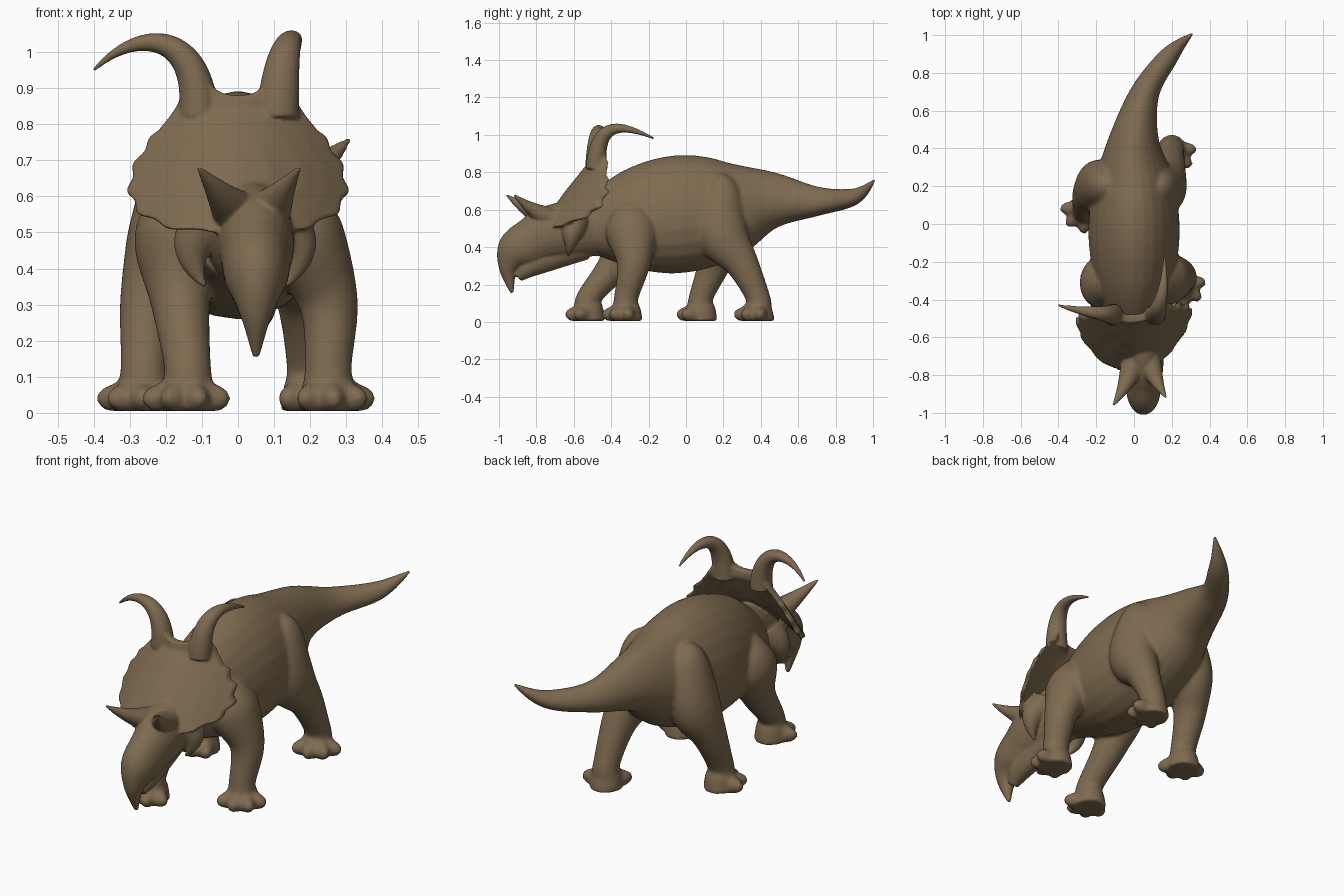
import bpy, bmesh, math
from mathutils import Vector

if "Cube" in bpy.data.objects:
    bpy.data.objects.remove(bpy.data.objects["Cube"])

hide = bpy.data.materials.new("brown_hide")
hide.use_nodes = True
hide.diffuse_color = (0.21, 0.145, 0.08, 1)
hide.node_tree.nodes["Principled BSDF"].inputs["Base Color"].default_value = hide.diffuse_color

X_AXIS, Y_AXIS, Z_AXIS = Vector((1, 0, 0)), Vector((0, 1, 0)), Vector((0, 0, 1))
SIDES = 24
STEPS = 6


def spline(stations):
    """Smooth path through stations (x, y, z, radius)."""
    points = [Vector(station) for station in stations]
    padded = [points[0], *points, points[-1]]
    path = []
    for before, start, end, after in zip(padded, padded[1:], padded[2:], padded[3:]):
        leave, arrive = (end - before) / 2, (after - start) / 2
        for step in range(STEPS):
            t = step / STEPS
            blend = t * t * (3 - 2 * t)
            path.append(start.lerp(end, blend) + leave * t * (1 - t) ** 2 - arrive * t * t * (1 - t))
    return path + [points[-1]]


def bezier(controls, radius):
    """Curved path that tapers from radius to a point."""
    path = []
    for step in range(SIDES + 1):
        t = step / SIDES
        points = [Vector(control) for control in controls]
        while len(points) > 1:
            points = [start.lerp(end, t) for start, end in zip(points, points[1:])]
        path.append(Vector((*points[0], radius * (1 - t) + 0.006)))
    return path


def loft(bm, rings):
    """Closed skin over a list of rings."""
    loops = [[bm.verts.new(point) for point in ring] for ring in rings]
    for lower, upper in zip(loops, loops[1:]):
        for i in range(len(lower)):
            bm.faces.new((lower[i - 1], lower[i], upper[i], upper[i - 1]))
    bm.faces.new(loops[0][::-1])
    bm.faces.new(loops[-1])


def tube(bm, path, across=X_AXIS, egg=0.0, slim=1.0):
    """Oval limb along a path, thick parts narrower than they are deep."""
    rings = []
    for i, station in enumerate(path):
        ahead, behind = path[min(i + 1, len(path) - 1)], path[max(i - 1, 0)]
        along = (ahead - behind).to_3d().normalized()
        side = (across - along * across.dot(along)).normalized()
        up = along.cross(side)
        depth = max(station.w, 0.002)
        width = slim * min(0.7 * depth + 0.02, 1.1 * depth)
        ring = []
        for k in range(SIDES):
            c, s = math.cos(math.tau * k / SIDES), math.sin(math.tau * k / SIDES)
            point = station.to_3d() + side * width * c * (1 + egg * s) + up * depth * s
            point.z = max(point.z, 0.005)
            ring.append(point)
        rings.append(ring)
    loft(bm, rings)


def finish(bm, name, voxel):
    """Turn a bmesh into one smooth object whose parts blend together."""
    bmesh.ops.recalc_face_normals(bm, faces=bm.faces)
    mesh = bpy.data.meshes.new(name)
    bm.to_mesh(mesh)
    bm.free()
    mesh.materials.append(hide)
    part = bpy.data.objects.new(name, mesh)
    bpy.context.collection.objects.link(part)
    remesh = part.modifiers.new("blend", 'REMESH')
    remesh.mode, remesh.voxel_size, remesh.use_smooth_shade = 'VOXEL', voxel, True
    soften = part.modifiers.new("soften", 'SMOOTH')
    soften.factor, soften.iterations = 0.5, 8


# Torso and tail, with the tail swinging to the left
body = bmesh.new()
spine = [(-.55, .5, .13), (-.3, .545, .265), (-.05, .575, .315), (.2, .6, .275),
         (.45, .65, .16), (.7, .645, .08), (.9, .67, .045), (1.01, .76, .008)]
tube(body, spline([(0.3 * max(0, (y - 0.4) / 0.6) ** 2.3, y, z, r) for y, z, r in spine]), egg=0.15)


# Legs, each ending in a foot with four toes
def leg(top, hip, knee, ankle, heading):
    tube(body, spline([(hip[0] * .6, hip[1], top, .03), (hip[0] * .8, hip[1], top - .08, .1),
                       (*hip, .48, .14), (*knee, .31, .09),
                       (*ankle, .13, .065), (*ankle, .06, .08), (*ankle, 0, .09)]))
    heel = Vector((*ankle, .04))
    for spread in (-66, -22, 22, 66):
        angle = math.radians(heading + spread)
        reach = Vector((math.sin(angle), -math.cos(angle), 0)) * 0.13
        toe = [(*(heel + reach * t), r) for t, r in ((.3, .05), (.75, .034), (1, .015))]
        tube(body, spline(toe), across=Z_AXIS)


leg(.66, (.18, -.29), (.25, -.28), (.25, -.32), 30)
leg(.66, (-.17, -.31), (-.16, -.38), (-.14, -.52), -5)
leg(.78, (.16, .19), (.19, .3), (.2, .385), 30)
leg(.78, (-.19, .2), (-.245, .15), (-.26, .08), -25)
finish(body, "body", 0.01)


# Skull with hooked beak, and lower jaw, both turned slightly to the left
def head_tube(profile):
    tube(head, spline([(min(0.05, -0.15 * (y + 0.4)), y, z, r) for y, z, r in profile]), slim=0.88)


head = bmesh.new()
head_tube([(-.4, .53, .17), (-.7, .48, .15), (-.82, .43, .13), (-.91, .37, .11),
           (-.95, .28, .05), (-.93, .155, .01)])
head_tube([(-.55, .42, .09), (-.8, .32, .07), (-.9, .24, .03)])

# Cheek flanges
for side in (-1, 1):
    x = 0.02 + side * 0.09
    tube(head, bezier([(x, -.6, .54), (x + side * .1, -.61, .45), (x + side * .02, -.63, .35)], .08))


# Frill: dished plate with a scalloped lower rim and two peaks that carry horns
def frill_ring(scale, side):
    ring = []
    for k in range(160):
        angle = math.tau * k / 160
        c, s = math.cos(angle), math.sin(angle)
        ripple = 1 + 0.025 * scale * math.cos(16 * angle) * (s < 0.5)
        x = 0.285 * scale * ripple * math.copysign(abs(c) ** 0.7, c) * (1 - 0.3 * s)
        peak = 0.08 * math.exp(-((abs(x) - 0.12) / 0.05) ** 2) * max(0, s) * scale ** 4
        z = 0.69 + 0.19 * scale * ripple * s + peak
        y = 0.75 * (min(z, 0.85) - 0.6) - 0.69 + 2 * x * x + 0.08 * x
        thickness = 0.02 + (0.01 if side < 0 else 0.05) * (1 - scale)
        ring.append((x, y + side * thickness, z))
    return ring


levels = (0.05, 0.3, 0.6, 0.8, 0.95, 1)
loft(head, [frill_ring(scale, -1) for scale in levels] + [frill_ring(scale, 1) for scale in levels[::-1]])


# Frill horns, then brow horns, right before left
tube(head, bezier([(-.11, -.48, .82), (-.1, -.48, 1.05), (-.27, -.47, 1.08), (-.4, -.43, .95)], .05), Y_AXIS)
tube(head, bezier([(.11, -.48, .82), (.12, -.48, 1.07), (.17, -.36, 1.07), (.16, -.17, .98)], .05))
tube(head, bezier([(.01, -.7, .54), (-.03, -.84, .58), (-.11, -.96, .68)], .07))
tube(head, bezier([(.07, -.7, .54), (.1, -.81, .58), (.17, -.92, .68)], .07))
finish(head, "head_and_frill", 0.006)
